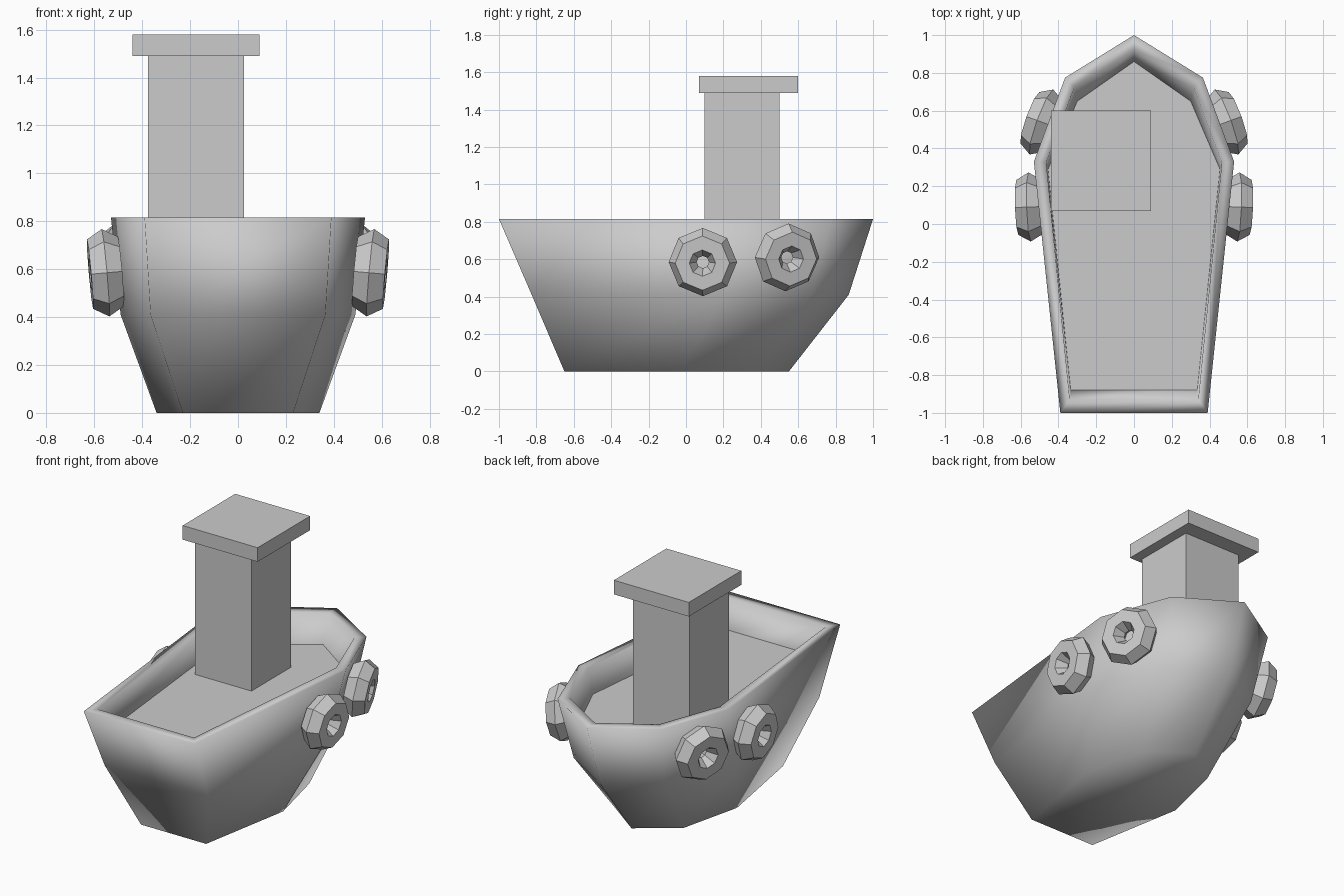
import bpy, bmesh
from math import radians, pi

if "Cube" in bpy.data.objects:
    bpy.data.objects.remove(bpy.data.objects["Cube"])


def ring(bm, z, half, bow_y):
    # closed outline: right side stern -> shoulder, bow tip, then the mirrored left side
    pts = half + [(0, bow_y)] + [(-x, y) for x, y in reversed(half)]
    return [bm.verts.new((x, y, z)) for x, y in pts]


def finish(name, bm, smooth):
    bmesh.ops.recalc_face_normals(bm, faces=bm.faces)
    me = bpy.data.meshes.new(name)
    bm.to_mesh(me)
    bm.free()
    for p in me.polygons:
        p.use_smooth = smooth
    ob = bpy.data.objects.new(name, me)
    bpy.context.collection.objects.link(ob)
    return ob


# Hull: lofted outlines from the keel up, over the rim and down inside to the deck
DECK_Z = 0.635
deck_half = [(0.335, -0.88), (0.455, 0.29), (0.30, 0.65)]
layers = [
    (0.00, [(0.23, -0.65), (0.34, -0.03), (0.245, 0.37)], 0.55),
    (0.41, [(0.365, -0.825), (0.49, 0.20), (0.325, 0.67)], 0.87),
    (0.815, [(0.39, -1.0), (0.53, 0.33), (0.365, 0.775)], 1.0),
    (0.815, [(0.34, -0.93), (0.465, 0.325), (0.315, 0.725)], 0.92),
    (DECK_Z, deck_half, 0.86),
]
bm = bmesh.new()
rings = [ring(bm, *layer) for layer in layers]
bm.faces.new(rings[0])
for a, b in zip(rings, rings[1:]):
    for i in range(len(a)):
        j = (i + 1) % len(a)
        bm.faces.new((a[i], a[j], b[j], b[i]))
finish("hull", bm, True)

# Deck
bm = bmesh.new()
deck = bm.faces.new(ring(bm, DECK_Z, deck_half, 0.86))
deck.normal_update()
if deck.normal.z < 0:
    deck.normal_flip()
me = bpy.data.meshes.new("deck")
bm.to_mesh(me)
bm.free()
bpy.context.collection.objects.link(bpy.data.objects.new("deck", me))


# Funnel shaft and cap
def box(name, lo, hi):
    bpy.ops.mesh.primitive_cube_add(size=1, location=[(a + b) / 2 for a, b in zip(lo, hi)])
    ob = bpy.context.object
    ob.name = name
    ob.scale = [b - a for a, b in zip(lo, hi)]


box("funnel_shaft", (-0.375, 0.10, DECK_Z - 0.01), (0.025, 0.50, 1.49))
box("funnel_cap", (-0.44, 0.07, 1.49), (0.09, 0.60, 1.58))

# Tyre fenders: low-poly rings lying against both sides of the hull
fenders = [("rear", (0.553, 0.09, 0.585), 5, -2), ("bow", (0.49, 0.54, 0.61), 8, 20)]
for label, (x, y, z), tilt, yaw in fenders:
    for side, s in (("right", 1), ("left", -1)):
        turn = radians(yaw) if s > 0 else pi - radians(yaw)
        bpy.ops.mesh.primitive_torus_add(
            major_segments=8, minor_segments=6, major_radius=0.108, minor_radius=0.075,
            location=(s * x, y, z), rotation=(0, pi / 2 + radians(tilt), turn))
        bpy.context.object.name = f"{label}_fender_{side}"
